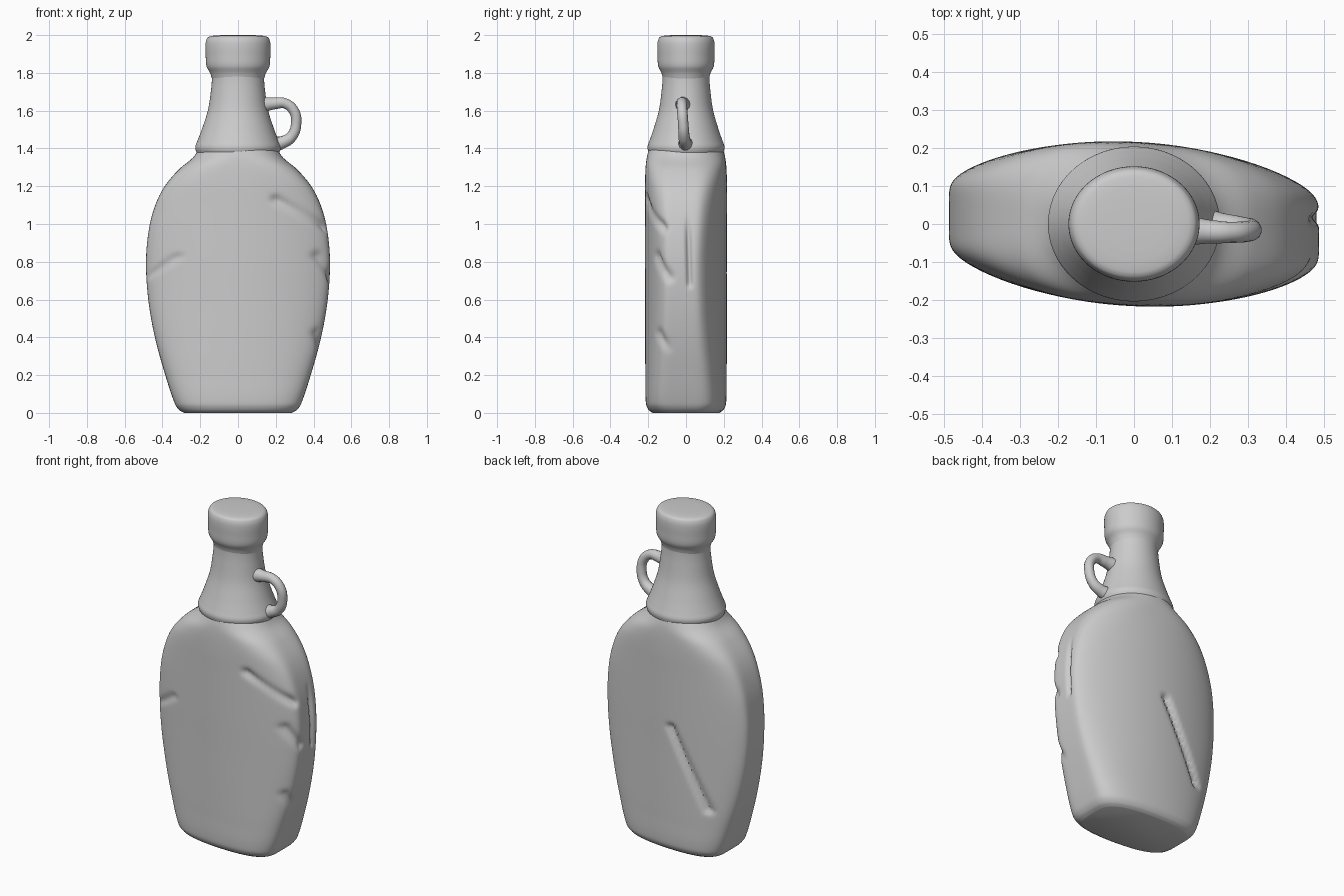
import bpy, bmesh, math
from mathutils import Vector
from mathutils.geometry import intersect_point_line

if "Cube" in bpy.data.objects:
    bpy.data.objects.remove(bpy.data.objects["Cube"])

SEG = 160


def refine(keys, step=0.0125):
    """Smoothly interpolate rows of (z, width, depth, squareness, bow)."""
    def slope(i):
        a, b = keys[max(i - 1, 0)], keys[min(i + 1, len(keys) - 1)]
        dz = b[0] - a[0]
        return [(q - p) / dz for p, q in zip(a, b)]
    rows = []
    for i in range(len(keys) - 1):
        a, b, ma, mb = keys[i], keys[i + 1], slope(i), slope(i + 1)
        h = b[0] - a[0]
        n = max(4, round(h / step))
        for j in range(n):
            t = j / n
            h00, h10 = 2*t**3 - 3*t*t + 1, t**3 - 2*t*t + t
            h01, h11 = 3*t*t - 2*t**3, t**3 - t*t
            rows.append([h00*p + h10*h*u + h01*q + h11*h*v
                         for p, q, u, v in zip(a, b, ma, mb)])
    rows.append(list(keys[-1]))
    return rows


def loft(name, keys, skew=0.0, grooves=()):
    """Stack superellipse rings; the bow pulls front and back in toward the sides."""
    bm = bmesh.new()
    rings = []
    for z, w, d, n, k in refine(keys):
        ring = []
        for i in range(SEG):
            t = 2 * math.pi * i / SEG
            c, s = math.cos(t), math.sin(t)
            r = (abs(c)**n + abs(s)**n) ** (-1 / n)
            x = w * r * c
            ring.append(bm.verts.new((x, r * s * (d - k * x * x) - skew * x, z)))
        rings.append(ring)
    for lo, hi in zip(rings, rings[1:]):
        for i in range(SEG):
            j = (i + 1) % SEG
            bm.faces.new((lo[i], lo[j], hi[j], hi[i]))
    bm.faces.new(rings[0][::-1])
    bm.faces.new(rings[-1])
    bm.normal_update()
    for v in bm.verts:
        push = 0
        for a, b, rad, depth in grooves:
            a, b = Vector(a), Vector(b)
            f = min(1, max(0, intersect_point_line(v.co, a, b)[1]))
            dist = (v.co - a.lerp(b, f)).length
            push = max(push, depth * math.exp(-(dist / rad) ** 2))
        v.co -= v.normal * push
    me = bpy.data.meshes.new(name)
    bm.to_mesh(me)
    bm.free()
    ob = bpy.data.objects.new(name, me)
    bpy.context.collection.objects.link(ob)
    smooth(ob)
    return ob


def smooth(ob):
    bpy.ops.object.select_all(action='DESELECT')
    ob.select_set(True)
    bpy.context.view_layer.objects.active = ob
    bpy.ops.object.shade_smooth_by_angle(angle=math.radians(50))


# Flattened flask body with worn gouges
gouges = [
    ((0.20, -0.20, 1.13), (0.47, -0.12, 0.98), 0.022, 0.022),   # front crease
    ((-0.48, -0.09, 0.72), (-0.32, -0.16, 0.83), 0.016, 0.013),  # front left nick
    ((0.42, -0.15, 0.83), (0.49, -0.09, 0.72), 0.025, 0.018),   # front right edge
    ((0.42, -0.15, 0.42), (0.45, -0.10, 0.34), 0.025, 0.016),
    ((0.48, 0.01, 1.04), (0.49, 0.02, 0.68), 0.015, 0.018),     # right side slot
    ((-0.05, 0.215, 0.76), (-0.285, 0.19, 0.31), 0.02, 0.025),  # back slash
]
loft("bottle_body", [
    (0.00, 0.285, 0.175, 5, 0.4), (0.015, 0.312, 0.196, 5, 0.4),
    (0.05, 0.335, 0.211, 5.5, 0.4), (0.20, 0.385, 0.214, 6, 0.4),
    (0.40, 0.440, 0.215, 6.5, 0.42), (0.60, 0.475, 0.215, 7, 0.42),
    (0.80, 0.487, 0.216, 7, 0.42), (0.97, 0.472, 0.216, 7, 0.42),
    (1.10, 0.438, 0.216, 6, 0.42), (1.20, 0.388, 0.216, 5, 0.4),
    (1.29, 0.312, 0.213, 3.6, 0.3), (1.35, 0.240, 0.207, 2.5, 0.1),
    (1.40, 0.205, 0.195, 2, 0)], skew=0.045, grooves=gouges)


def round_part(name, pts, squash):
    return loft(name, [(z, r, r * squash, 2, 0) for r, z in pts])


# Tapered neck with collar
round_part("neck", [(0.205, 1.355), (0.222, 1.385), (0.226, 1.41), (0.215, 1.44),
                    (0.192, 1.50), (0.160, 1.60), (0.144, 1.70), (0.138, 1.77),
                    (0.140, 1.82)], 0.90)

# Rounded stopper
round_part("stopper", [(0.138, 1.77), (0.148, 1.80), (0.167, 1.835), (0.171, 1.89),
                       (0.172, 1.95), (0.165, 1.98), (0.15, 1.993), (0.12, 1.998),
                       (0.08, 2.0)], 0.88)

# Loop handle on the neck
path = [(0.12, -0.015, 1.63, 1.5), (0.19, -0.02, 1.638, 1.1), (0.25, -0.022, 1.638, 0.95),
        (0.295, -0.02, 1.60, 0.95), (0.308, -0.015, 1.535, 0.95), (0.285, -0.01, 1.465, 1.0),
        (0.235, -0.005, 1.432, 1.15), (0.17, 0, 1.42, 1.6)]
cu = bpy.data.curves.new("loop_handle", 'CURVE')
cu.dimensions = '3D'
cu.bevel_depth = 0.029
cu.bevel_resolution = 5
cu.use_fill_caps = True
sp = cu.splines.new('BEZIER')
sp.bezier_points.add(len(path) - 1)
for p, (x, y, z, r) in zip(sp.bezier_points, path):
    p.co, p.radius = (x, y, z), r
    p.handle_left_type = p.handle_right_type = 'AUTO'
handle = bpy.data.objects.new("loop_handle", cu)
bpy.context.collection.objects.link(handle)
bpy.ops.object.select_all(action='DESELECT')
handle.select_set(True)
bpy.context.view_layer.objects.active = handle
bpy.ops.object.convert(target='MESH')
smooth(bpy.context.view_layer.objects.active)
